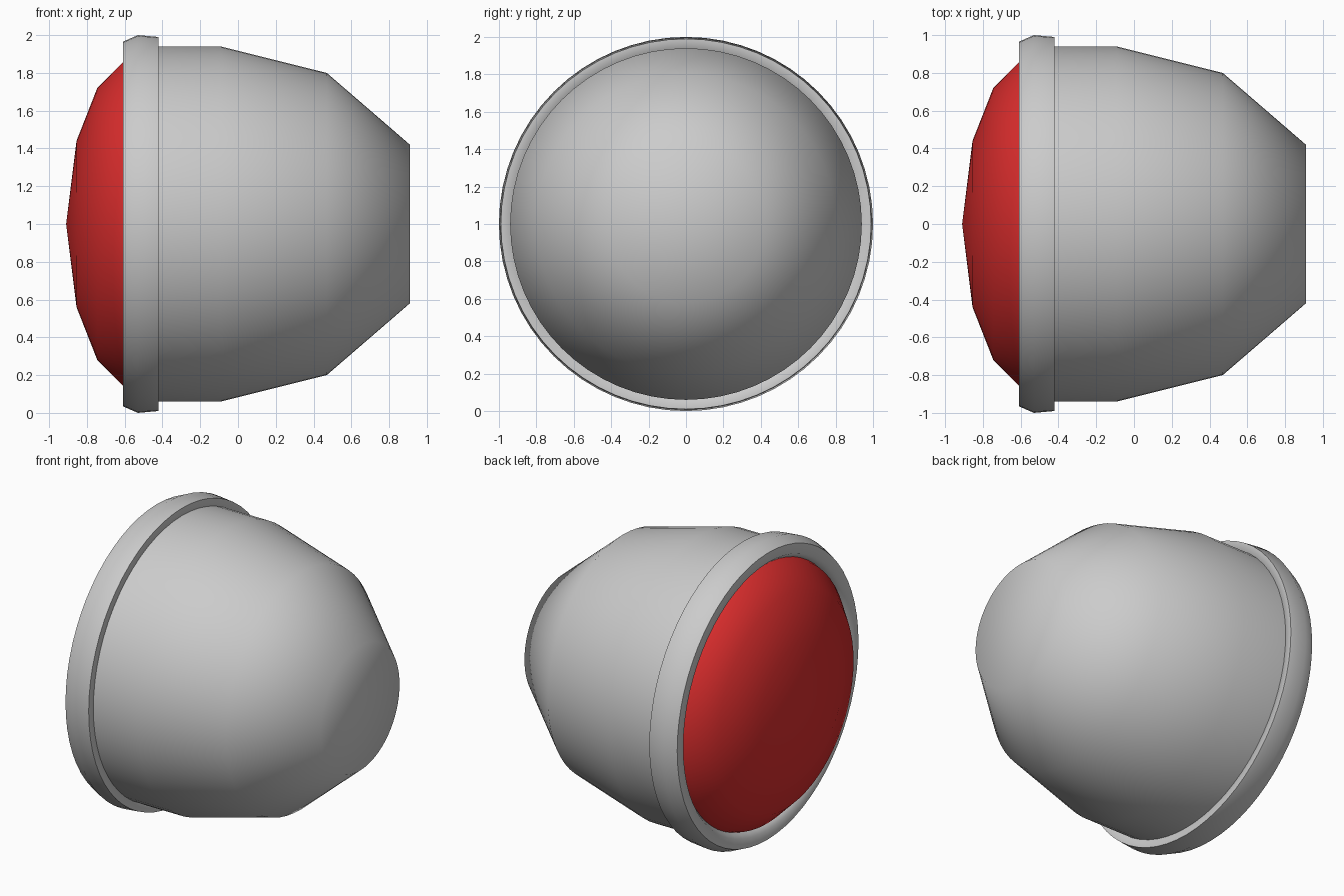
import bpy
import bmesh
from math import radians
from mathutils import Vector

SEGMENTS = 64

old = bpy.data.objects.get("Cube")
if old:
    bpy.data.objects.remove(old)


def material(name, color):
    mat = bpy.data.materials.new(name)
    mat.use_nodes = True
    mat.diffuse_color = color
    mat.node_tree.nodes["Principled BSDF"].inputs["Base Color"].default_value = color
    return mat


def lathe(name, profile, mat, closed=False, sharp=None):
    """Spin (x, radius) points around the horizontal x axis at z = 1."""
    bm = bmesh.new()
    verts = [bm.verts.new((x, 0, 1 + r)) for x, r in profile]
    edges = [bm.edges.new(pair) for pair in zip(verts, verts[1:])]
    if closed:
        edges.append(bm.edges.new((verts[-1], verts[0])))
    bmesh.ops.spin(bm, geom=verts + edges, cent=Vector((0, 0, 1)), axis=(1, 0, 0),
                   angle=radians(360), steps=SEGMENTS, use_duplicate=False)
    bmesh.ops.remove_doubles(bm, verts=bm.verts, dist=0.0005)
    bmesh.ops.recalc_face_normals(bm, faces=bm.faces)
    mesh = bpy.data.meshes.new(name)
    bm.to_mesh(mesh)
    bm.free()
    mesh.materials.append(mat)
    obj = bpy.data.objects.new(name, mesh)
    bpy.context.collection.objects.link(obj)
    bpy.ops.object.select_all(action="DESELECT")
    obj.select_set(True)
    bpy.context.view_layer.objects.active = obj
    if sharp:
        bpy.ops.object.shade_smooth_by_angle(angle=radians(sharp))
    else:
        bpy.ops.object.shade_smooth()
    return obj


grey = material("light grey", (0.6, 0.6, 0.6, 1))
red = material("red", (0.7, 0.026, 0.026, 1))

# Tapered housing with a flat rear end
lathe("housing", [(-0.5, 0.94), (-0.09, 0.94), (0.47, 0.8), (0.91, 0.42), (0.91, 0)], grey)

# Raised rim around the opening, rolled inward toward the lens
lathe("rim", [(-0.42, 0.93), (-0.42, 0.99), (-0.53, 1.0), (-0.61, 0.965),
              (-0.61, 0.9), (-0.56, 0.86), (-0.5, 0.88)], grey, closed=True, sharp=60)

# Shallow domed lens
lathe("lens", [(-0.91, 0), (-0.855, 0.44), (-0.745, 0.72), (-0.61, 0.855), (-0.54, 0.88)], red)
